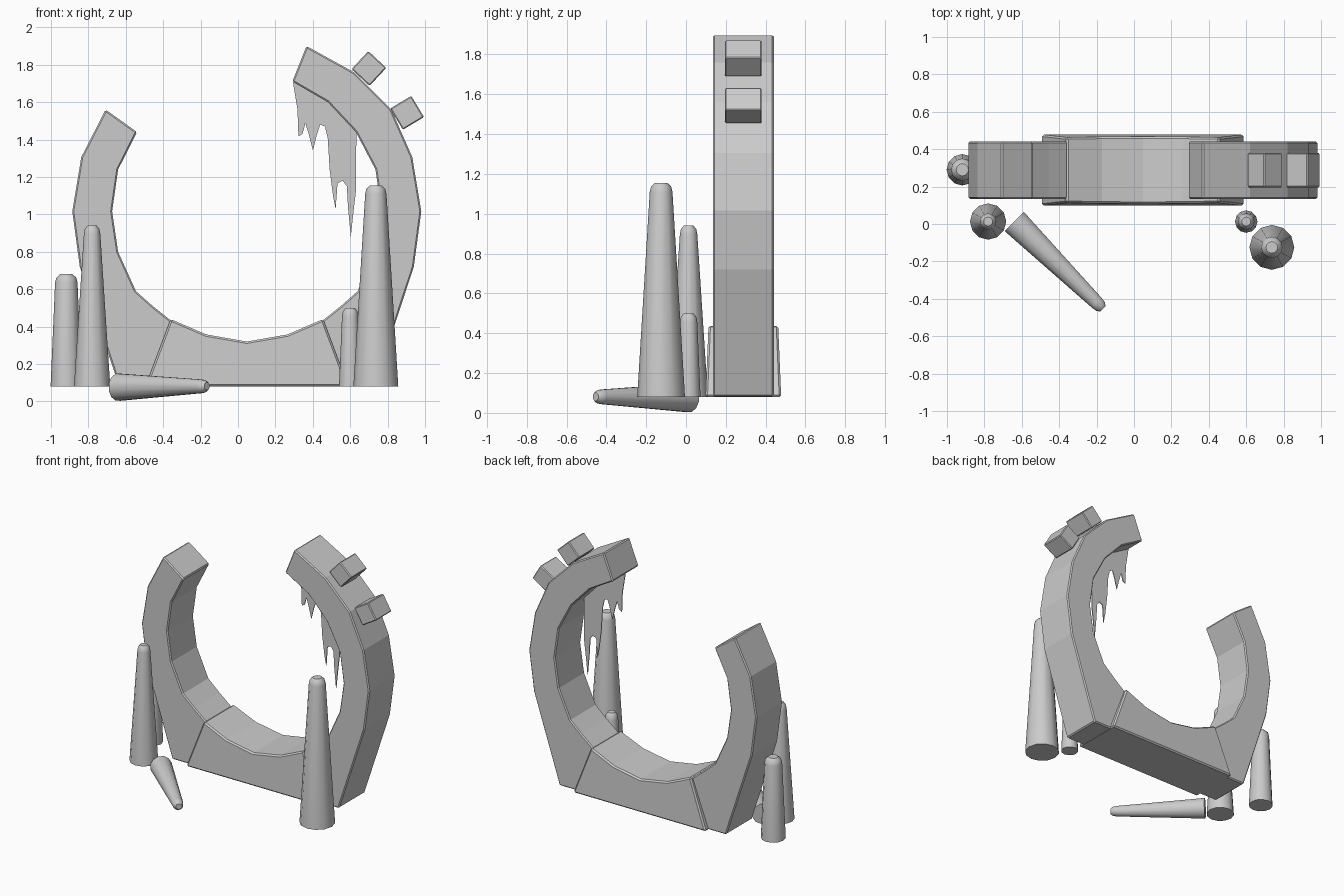
import bpy, bmesh, math
from mathutils import Matrix, Vector

if "Cube" in bpy.data.objects:
    bpy.data.objects.remove(bpy.data.objects["Cube"])

YC = 0.288  # depth centre of the ring
XC = 0.047  # mirror axis of the ring


def finish(name, bm, bevel=0.0):
    bmesh.ops.recalc_face_normals(bm, faces=bm.faces)
    me = bpy.data.meshes.new(name)
    bm.to_mesh(me)
    bm.free()
    ob = bpy.data.objects.new(name, me)
    bpy.context.collection.objects.link(ob)
    if bevel:
        m = ob.modifiers.new("bevel", 'BEVEL')
        m.width = bevel
        m.segments = 1
        m.limit_method = 'ANGLE'
        m.angle_limit = math.radians(40)
    return ob


def extrude_xz(name, pts, half, bevel=0.0):
    """Extrude an xz outline in y; half(z) is the half depth at height z."""
    bm = bmesh.new()
    f = [bm.verts.new((x, YC - half(z), z)) for x, z in pts]
    b = [bm.verts.new((x, YC + half(z), z)) for x, z in pts]
    bm.faces.new(f)
    bm.faces.new(b[::-1])
    n = len(pts)
    for i in range(n):
        j = (i + 1) % n
        bm.faces.new((f[i], b[i], b[j], f[j]))
    return finish(name, bm, bevel)


def column(name, foot, r0, r1, h, axis=(0, 0, 1), n=12):
    """Tapered post with a rounded tip."""
    rot = Vector((0, 0, 1)).rotation_difference(Vector(axis)).to_matrix().to_4x4()
    bm = bmesh.new()
    rings = []
    for r, z in [(r0, 0), (r1, h - 0.045), (r1 * 0.88, h - 0.018), (r1 * 0.55, h)]:
        rings.append([bm.verts.new((r * math.cos(2 * math.pi * i / n),
                                    r * math.sin(2 * math.pi * i / n), z)) for i in range(n)])
    for a, b in zip(rings, rings[1:]):
        for i in range(n):
            j = (i + 1) % n
            bm.faces.new((a[i], a[j], b[j], b[i]))
    bm.faces.new(rings[0][::-1])
    bm.faces.new(rings[-1])
    bm.transform(Matrix.Translation(foot) @ rot)
    ob = finish(name, bm)
    bpy.ops.object.select_all(action='DESELECT')
    ob.select_set(True)
    bpy.context.view_layer.objects.active = ob
    bpy.ops.object.shade_smooth_by_angle(angle=math.radians(35))


# Broken ring: shared lower outline, each arm with its own broken end
outer = [(0.73, 0.082), (0.94, 0.72), (0.98, 1.016), (0.932, 1.306)]
inner = [(0.735, 1.24), (0.767, 1.016), (0.735, 0.80), (0.64, 0.59),
         (0.55, 0.51), (0.45, 0.43), (0.565, 0.082)]
right_end = [(0.82, 1.56), (0.62, 1.76), (0.366, 1.90),
             (0.29, 1.71), (0.48, 1.60), (0.63, 1.44)]
left_end = [(0.802, 1.56), (0.634, 1.44)]
arm_half = lambda z: 0.153
extrude_xz("right_arm", outer + right_end + inner, arm_half, 0.008)
extrude_xz("left_arm", [(2 * XC - x, z) for x, z in outer + left_end + inner], arm_half, 0.008)

# Base block, wider at the foot
extrude_xz("base_block", [(-0.495, 0.08), (0.59, 0.08), (0.455, 0.44), (0.265, 0.358),
                          (XC, 0.32), (-0.17, 0.358), (-0.36, 0.44)],
           lambda z: 0.19 - 0.042 * (z - 0.08), 0.01)

# Small blocks on the outer rim
for i, (x, z, ang) in enumerate([(0.70, 1.78, 43), (0.904, 1.543, 59)]):
    bm = bmesh.new()
    bmesh.ops.create_cube(bm, size=1)
    bm.transform(Matrix.Translation((x, YC, z)) @ Matrix.Rotation(math.radians(ang), 4, 'Y')
                 @ Matrix.Diagonal((0.132, 0.184, 0.132, 1)))
    finish(f"rim_block_{i + 1}", bm, 0.006)

# Thin hanging moss sheet
extrude_xz("hanging_moss", [
    (0.295, 1.70), (0.318, 1.56), (0.323, 1.417), (0.345, 1.43), (0.36, 1.487), (0.378, 1.43),
    (0.40, 1.342), (0.42, 1.42), (0.44, 1.48), (0.465, 1.47), (0.48, 1.406), (0.49, 1.24),
    (0.508, 1.10), (0.522, 1.027), (0.532, 1.166), (0.56, 1.18), (0.582, 1.15), (0.588, 1.04),
    (0.603, 0.88), (0.618, 1.02), (0.63, 1.12), (0.633, 1.45), (0.48, 1.61), (0.30, 1.715)],
    lambda z: 0.003)

# Standing posts and one fallen post
column("tall_post", (0.737, -0.125, 0.08), 0.12, 0.057, 1.075)
column("short_post", (0.60, 0.013, 0.08), 0.06, 0.044, 0.42)
column("left_post", (-0.78, 0.013, 0.08), 0.097, 0.044, 0.86)
column("rear_post", (-0.918, 0.29, 0.08), 0.084, 0.06, 0.60)
column("fallen_post", (-0.64, 0.013, 0.076), 0.075, 0.038, 0.665, axis=(0.47, -0.463, 0.005))
